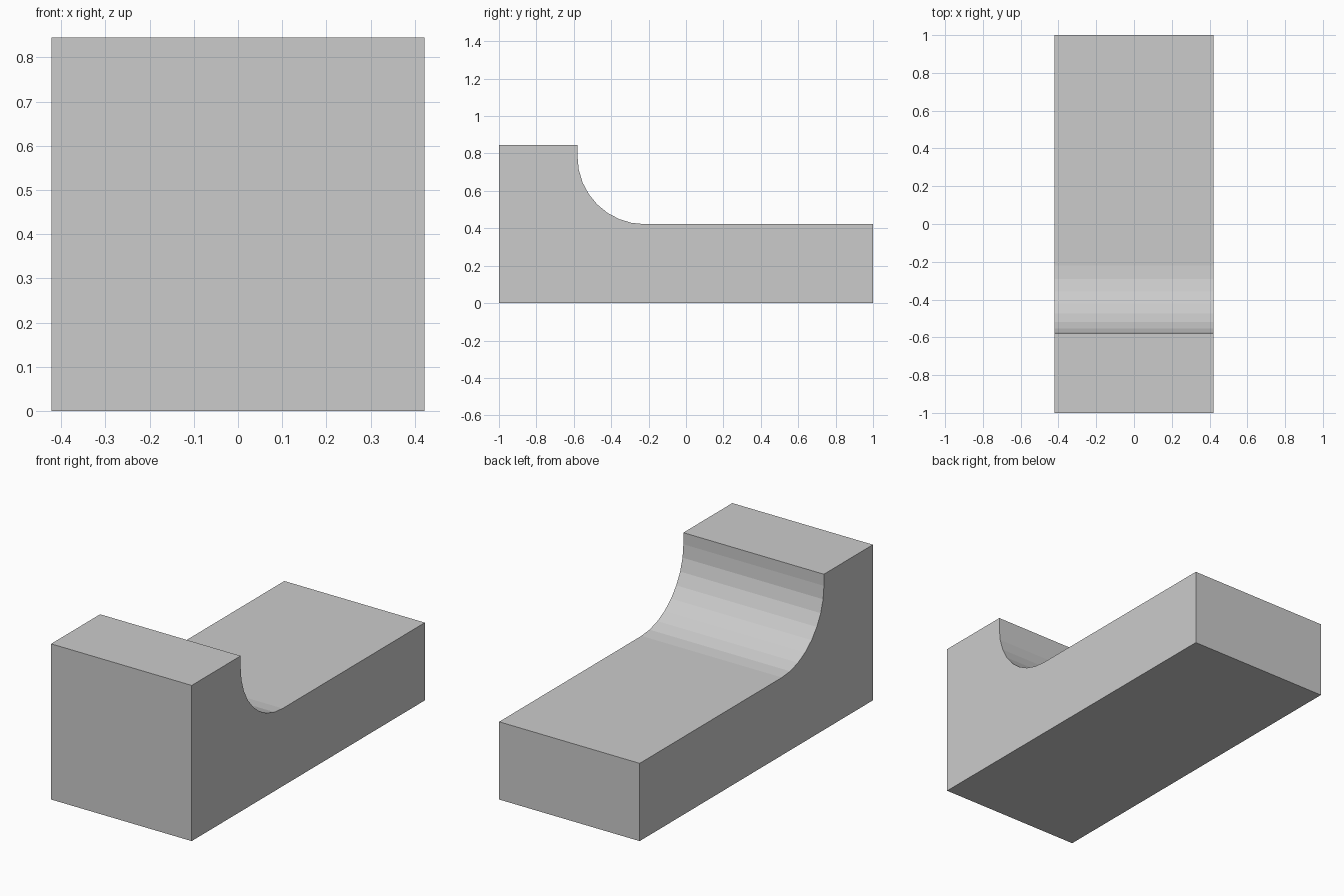
import bpy
import bmesh
from math import cos, sin, pi

cube = bpy.data.objects.get("Cube")
if cube:
    bpy.data.objects.remove(cube, do_unlink=True)

HALF_WIDTH, HALF_LENGTH = 0.422, 1.0
TOP, STEP, WALL = 0.845, 0.422, -0.58
RADIUS, SEGMENTS = 0.36, 8

# Side profile (y, z): tall front, concave fillet, low back
profile = [(HALF_LENGTH, STEP), (HALF_LENGTH, 0), (-HALF_LENGTH, 0),
           (-HALF_LENGTH, TOP), (WALL, TOP)]
for i in range(SEGMENTS + 1):
    a = pi / 2 * i / SEGMENTS
    profile.append((WALL + RADIUS * (1 - cos(a)), STEP + RADIUS * (1 - sin(a))))

# Extrude the profile across the width
bm = bmesh.new()
side = bm.faces.new([bm.verts.new((-HALF_WIDTH, y, z)) for y, z in profile])
result = bmesh.ops.extrude_face_region(bm, geom=[side], use_keep_orig=True)
moved = [v for v in result["geom"] if isinstance(v, bmesh.types.BMVert)]
bmesh.ops.translate(bm, verts=moved, vec=(2 * HALF_WIDTH, 0, 0))
bmesh.ops.recalc_face_normals(bm, faces=bm.faces)
mesh = bpy.data.meshes.new("filleted_step_block")
bm.to_mesh(mesh)
bm.free()
block = bpy.data.objects.new("filleted_step_block", mesh)
bpy.context.collection.objects.link(block)

# Plain grey material
grey = bpy.data.materials.new("light_grey")
grey.use_nodes = True
colour = (0.6, 0.6, 0.6, 1)
grey.diffuse_color = colour
grey.node_tree.nodes["Principled BSDF"].inputs["Base Color"].default_value = colour
mesh.materials.append(grey)
